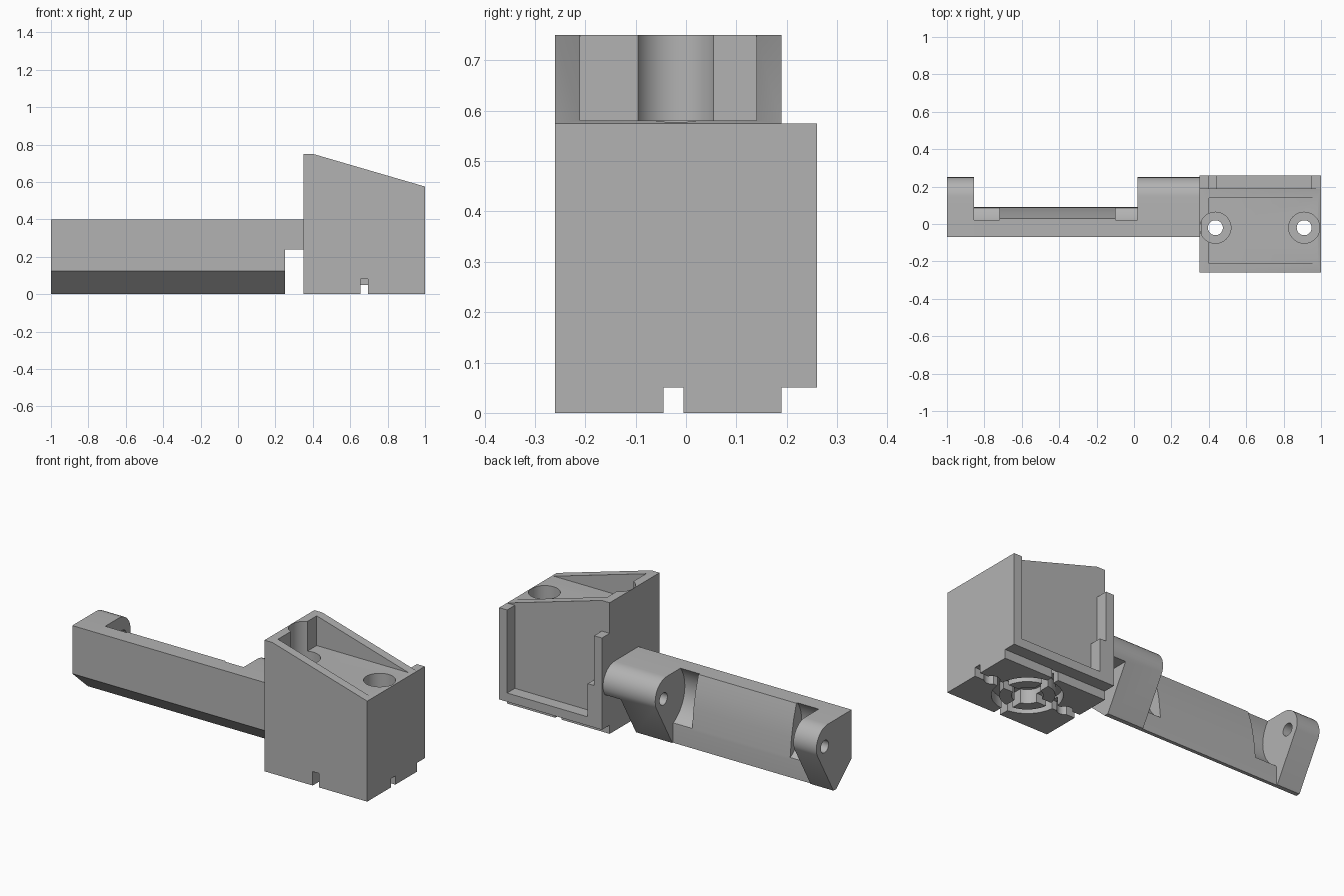
import bpy, bmesh, math
from mathutils import Matrix, Vector

if "Cube" in bpy.data.objects:
    bpy.data.objects.remove(bpy.data.objects["Cube"], do_unlink=True)

grey = bpy.data.materials.new("plain grey")
grey.use_nodes = True
COLOUR = (0.45, 0.45, 0.45, 1)
grey.diffuse_color = COLOUR
grey.node_tree.nodes["Principled BSDF"].inputs["Base Color"].default_value = COLOUR


def finish(name, bm):
    bmesh.ops.recalc_face_normals(bm, faces=bm.faces)
    mesh = bpy.data.meshes.new(name)
    bm.to_mesh(mesh)
    bm.free()
    mesh.materials.append(grey)
    ob = bpy.data.objects.new(name, mesh)
    bpy.context.collection.objects.link(ob)
    return ob


def prism(name, outline, start, depth):
    """Extrude a closed 3D outline."""
    bm = bmesh.new()
    face = bm.faces.new([bm.verts.new(Vector(p) + Vector(start)) for p in outline])
    new = bmesh.ops.extrude_face_region(bm, geom=[face])["geom"]
    verts = [v for v in new if isinstance(v, bmesh.types.BMVert)]
    bmesh.ops.translate(bm, verts=verts, vec=depth)
    return finish(name, bm)


def along_x(name, outline, x0, x1):
    return prism(name, [(0, y, z) for y, z in outline], (x0, 0, 0), (x1 - x0, 0, 0))


def box(name, x, y, z):
    return along_x(name, [(y[0], z[0]), (y[1], z[0]), (y[1], z[1]), (y[0], z[1])], *x)


def cylinder(name, centre, radius, length, axis="Z"):
    bm = bmesh.new()
    turn = Matrix.Rotation(math.pi / 2, 4, "Y") if axis == "X" else Matrix()
    bmesh.ops.create_cone(bm, cap_ends=True, segments=48, radius1=radius, radius2=radius,
                          depth=length, matrix=Matrix.Translation(centre) @ turn)
    return finish(name, bm)


def cut(target, cutters):
    for c in cutters:
        mod = target.modifiers.new("cut", "BOOLEAN")
        mod.operation, mod.solver, mod.object = "DIFFERENCE", "EXACT", c
    deps = bpy.context.evaluated_depsgraph_get()
    target_mesh = bpy.data.meshes.new_from_object(target.evaluated_get(deps))
    target.modifiers.clear()
    target.data = target_mesh
    for c in cutters:
        bpy.data.objects.remove(c, do_unlink=True)


# Housing with a sloping top
LEFT, RIGHT, FLOOR = 0.35, 1.0, 0.58
side = [(LEFT, 0), (RIGHT, 0), (RIGHT, 0.575), (0.4, 0.75), (LEFT, 0.75)]
housing = prism("housing", [(x, 0, z) for x, z in side], (0, -0.26, 0), (0, 0.45, 0))
MID_X, MID_Y = 0.675, -0.025
cutters = [box("tray", (0.4, 1.1), (-0.21, 0.14), (FLOOR, 0.9)),
           box("long_slot", (0.3, 1.1), (-0.045, -0.005), (-0.1, 0.05)),
           box("cross_slot", (0.655, 0.695), (-0.3, 0.3), (-0.1, 0.08)),
           cylinder("centre_recess", (MID_X, MID_Y, 0), 0.08, 0.16)]
for x in (0.435, 0.91):
    cutters.append(cylinder("counterbore", (x, -0.02, 0.6), 0.083, 0.8))
    cutters.append(cylinder("bolt_hole", (x, -0.02, 0.3), 0.04, 1.0))
groove = cylinder("groove", (MID_X, MID_Y, 0), 0.18, 0.12)
cut(groove, [cylinder("groove_core", (MID_X, MID_Y, 0), 0.14, 0.5)])
cutters.append(groove)
cut(housing, cutters)

# Raised frame on the rear of the housing
frame = [(LEFT, 0.05), (RIGHT, 0.05), (RIGHT, 0.575), (0.95, 0.575), (0.95, 0.1),
         (0.44, 0.1), (0.44, 0.29), (0.4, 0.29), (0.4, 0.575), (LEFT, 0.575)]
rear_frame = prism("rear_frame", [(x, 0, z) for x, z in frame], (0, 0.185, 0), (0, 0.075, 0))

# Arm: hinge blocks at both ends, slimmer bar between
FRONT = [(-0.07, 0.4), (-0.07, 0.125), (0.07, 0), (0.095, 0)]
arc = [(0.145 + 0.105 * math.cos(a), 0.295 + 0.105 * math.sin(a))
       for a in (math.radians(d) for d in range(-20, 91, 10))]
HINGE = (0.175, 0.283)
end_block = along_x("end_hinge_block", FRONT + arc, -1, -0.855)
inner_block = along_x("inner_hinge_block", FRONT + arc, 0.02, 0.36)
cut(end_block, [cylinder("pin_hole", (-0.9, *HINGE), 0.035, 0.5, "X")])
cut(inner_block, [cylinder("pin_hole", (0.02, *HINGE), 0.035, 0.4, "X"),
                  box("underside_notch", (0.25, 0.5), (-0.3, 0.4), (-0.1, 0.24))])

bar = along_x("arm_bar", FRONT[:3] + [(0.09, 0), (0.088, 0.1), (0.075, 0.22),
                                      (0.055, 0.32), (0.03, 0.4)], -0.855, 0.02)
cut(bar, [cylinder("hinge_clearance", ((a + b) / 2, *HINGE), 0.193, b - a, "X")
          for a, b in ((-0.87, -0.72), (-0.1, 0.03))])

# Smooth curved faces, keep edges sharp
parts = [housing, rear_frame, end_block, inner_block, bar]
bpy.ops.object.select_all(action="DESELECT")
for ob in parts:
    ob.select_set(True)
bpy.context.view_layer.objects.active = housing
bpy.ops.object.shade_smooth_by_angle(angle=math.radians(25))
